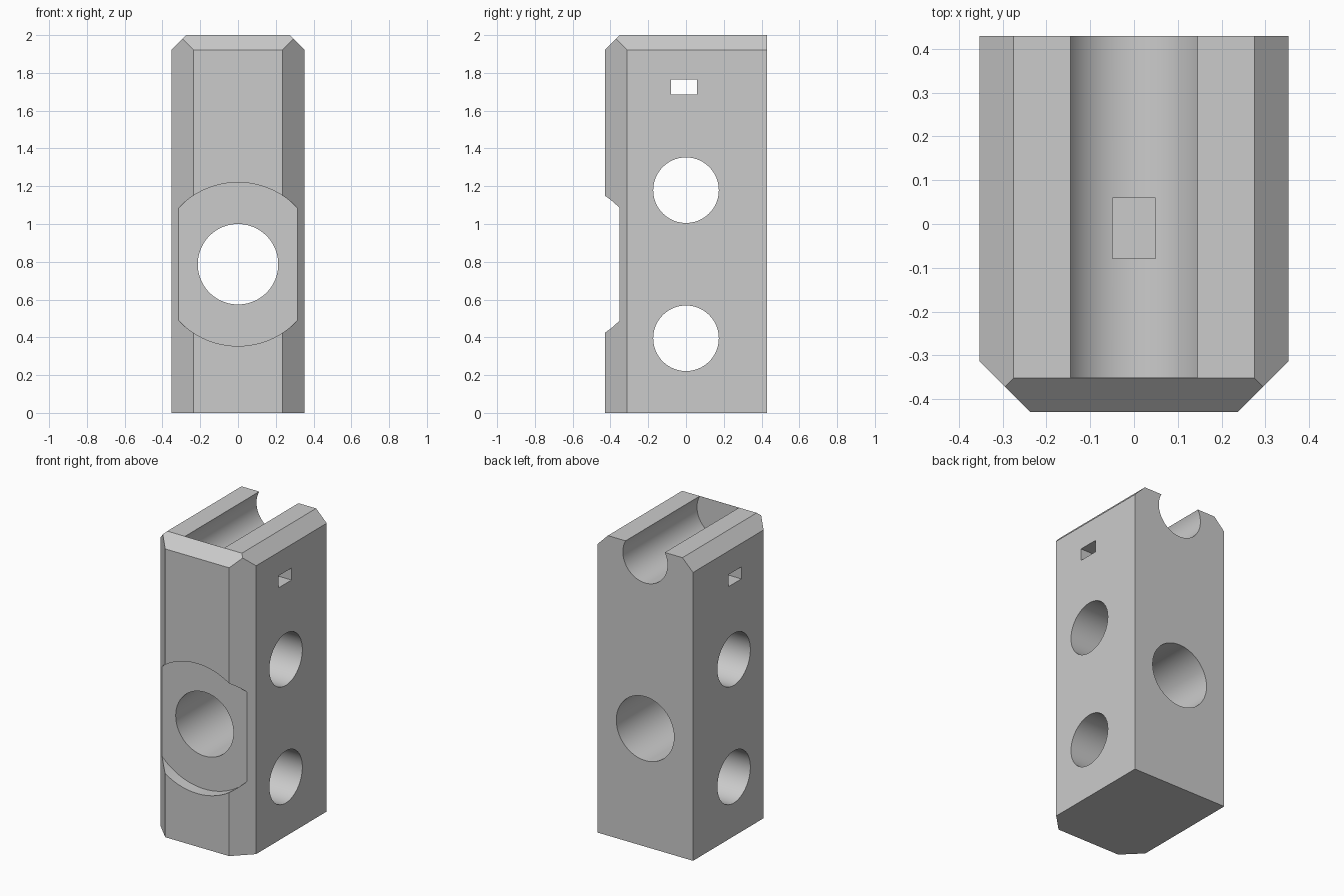
import bpy, bmesh
from math import pi
from mathutils import Vector

if "Cube" in bpy.data.objects:
    bpy.data.objects.remove(bpy.data.objects["Cube"], do_unlink=True)

HX, HY, H = 0.353, 0.43, 2.0      # half width, half depth, height
CORNER, TOP = 0.117, 0.078        # front corner and top rim chamfers

grey = bpy.data.materials.new("plain grey")
grey.use_nodes = True
colour = (0.6, 0.6, 0.6, 1)
grey.diffuse_color = colour
grey.node_tree.nodes["Principled BSDF"].inputs["Base Color"].default_value = colour


def slice_off(bm, point, normal):
    """Cut away everything beyond a plane and close the cut."""
    geom = bm.verts[:] + bm.edges[:] + bm.faces[:]
    cut = bmesh.ops.bisect_plane(bm, geom=geom, plane_co=point,
                                 plane_no=Vector(normal).normalized(), clear_outer=True)
    edges = [e for e in cut["geom_cut"] if isinstance(e, bmesh.types.BMEdge)]
    bmesh.ops.contextual_create(bm, geom=edges)


# Chamfered block
bpy.ops.mesh.primitive_cube_add(size=1, location=(0, 0, H / 2))
block = bpy.context.object
block.name = "block_body"
block.scale = (2 * HX, 2 * HY, H)
bpy.ops.object.transform_apply(location=True, rotation=True, scale=True)
bm = bmesh.new()
bm.from_mesh(block.data)
for s in (-1, 1):
    slice_off(bm, (s * HX, CORNER - HY, 0), (s, -1, 0))
    slice_off(bm, (s * HX, 0, H - TOP), (s, 0, 1))
slice_off(bm, (0, -HY, H - TOP), (0, -1, 1))
bmesh.ops.recalc_face_normals(bm, faces=bm.faces)
bm.to_mesh(block.data)
bm.free()
block.data.materials.clear()
block.data.materials.append(grey)


def carve(name, cutter):
    """Subtract a cutter from the block, then discard it."""
    cutter.name = name
    cutter.data.materials.append(grey)
    mod = block.modifiers.new(name, "BOOLEAN")
    mod.operation, mod.solver, mod.object = "DIFFERENCE", "EXACT", cutter
    bpy.ops.object.select_all(action="DESELECT")
    bpy.context.view_layer.objects.active = block
    block.select_set(True)
    bpy.ops.object.modifier_apply(modifier=name)
    bpy.data.objects.remove(cutter, do_unlink=True)


def bore(name, radius, axis, z, start, end):
    """Round cut along the x or y axis between two positions."""
    mid = (start + end) / 2
    along_x = axis == "x"
    bpy.ops.mesh.primitive_cylinder_add(
        vertices=96, radius=radius, depth=end - start,
        location=(mid, 0, z) if along_x else (0, mid, z),
        rotation=(0, pi / 2, 0) if along_x else (pi / 2, 0, 0))
    carve(name, bpy.context.object)


# Round recess on the front, with a hole through to the back
bore("front_recess", 0.433, "y", 0.787, -0.6, -0.352)
bore("front_hole", 0.213, "y", 0.787, -0.7, 0.7)

# Two cross holes
for name, z in (("upper_hole", 1.179), ("lower_hole", 0.395)):
    bore(name, 0.1735, "x", z, -0.6, 0.6)

# Top groove, closed at the front
bore("top_groove", 0.1645, "y", H - TOP, 0.001 + TOP - HY, 0.6)

# Small rectangular slot through the sides, meeting the groove floor
bpy.ops.mesh.primitive_cube_add(size=1, location=(0, -0.01, 1.725))
bpy.context.object.scale = (1.2, 0.138, 0.08)
carve("side_slot", bpy.context.object)

bpy.ops.object.shade_smooth_by_angle(angle=pi / 6)
